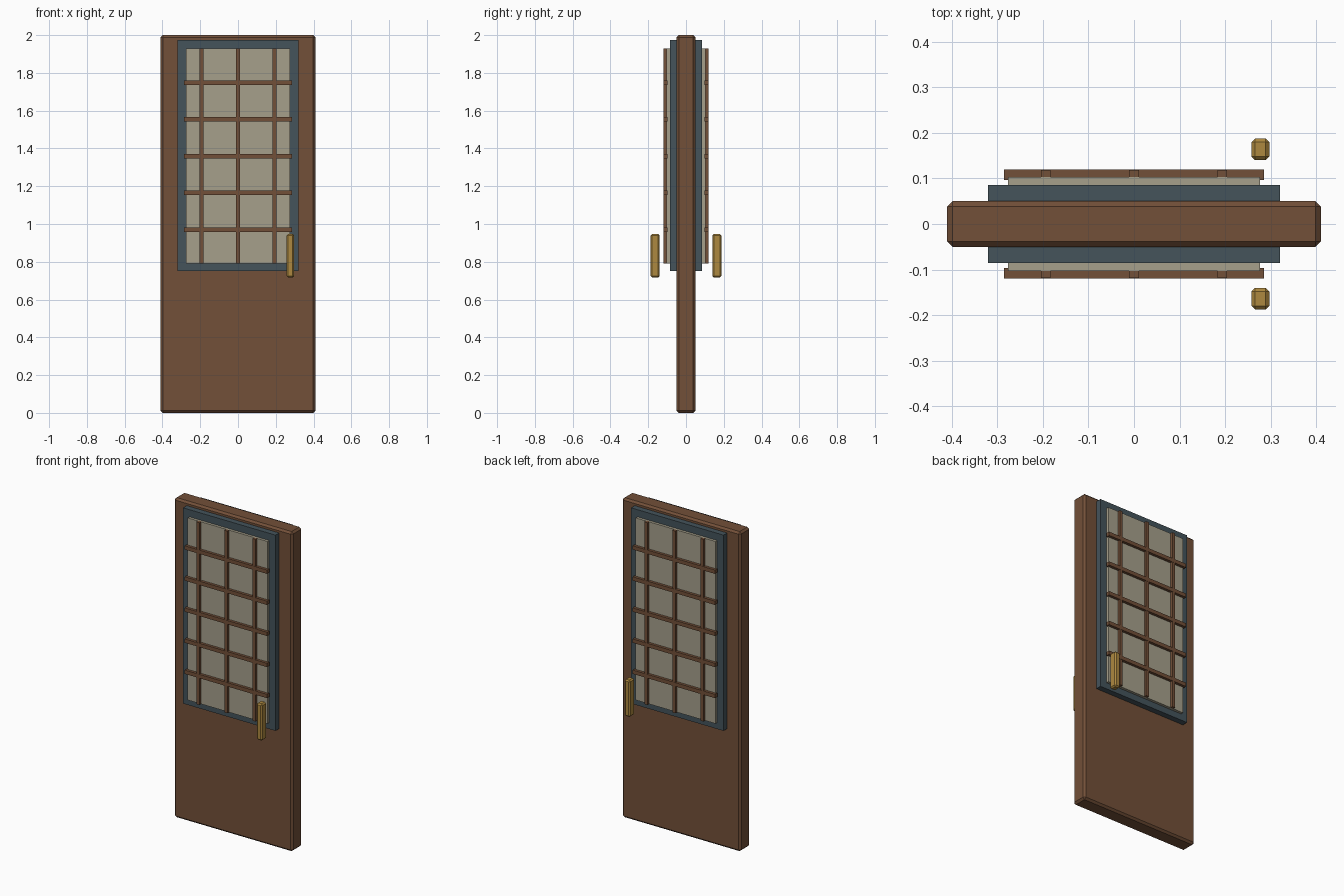
import bpy, bmesh

if "Cube" in bpy.data.objects:
    bpy.data.objects.remove(bpy.data.objects["Cube"])


def material(name, rgb):
    m = bpy.data.materials.new(name)
    m.diffuse_color = (*rgb, 1)
    m.use_nodes = True
    m.node_tree.nodes["Principled BSDF"].inputs["Base Color"].default_value = m.diffuse_color
    return m


WOOD = material("wood", (0.17, 0.08, 0.04))
TRIM = material("slate_trim", (0.058, 0.087, 0.105))
PANE = material("pane", (0.38, 0.35, 0.26))
BRASS = material("brass", (0.42, 0.25, 0.05))


def box(name, lo, hi, mat, bevel=0):
    """Box between two corners, with an optional flat chamfer."""
    bm = bmesh.new()
    bmesh.ops.create_cube(bm, size=1)
    for v in bm.verts:
        v.co = [hi[i] if v.co[i] > 0 else lo[i] for i in range(3)]
    if bevel:
        bmesh.ops.bevel(bm, geom=bm.edges[:], offset=bevel, segments=1,
                        affect='EDGES', profile=0.5)
    bmesh.ops.recalc_face_normals(bm, faces=bm.faces[:])
    mesh = bpy.data.meshes.new(name)
    bm.to_mesh(mesh)
    bm.free()
    mesh.materials.append(mat)
    ob = bpy.data.objects.new(name, mesh)
    bpy.context.collection.objects.link(ob)
    return ob


# Door slab
box("door_slab", (-0.41, -0.05, 0), (0.41, 0.05, 2), WOOD, 0.012)

# Window surround and pane pass through the slab
box("window_surround", (-0.32, -0.086, 0.75), (0.32, 0.086, 1.975), TRIM)
box("window_pane", (-0.276, -0.103, 0.79), (0.276, 0.103, 1.93), PANE)

# Lattice bars and pull handle on each face
for side, s in (("front", -1), ("back", 1)):
    def facing(name, x0, x1, near, far, z0, z1, mat, bevel=0):
        y0, y1 = sorted((s * near, s * far))
        box(f"{side}_{name}", (x0, y0, z0), (x1, y1, z1), mat, bevel)

    for i, x in enumerate((-0.194, 0, 0.194)):
        w = 0.0105
        facing(f"upright_bar_{i + 1}", x - w, x + w, 0.097, 0.119, 0.79, 1.93, WOOD)
    for i in range(5):
        z = 0.97 + i * 0.1945
        facing(f"cross_bar_{i + 1}", -0.285, 0.285, 0.097, 0.12, z - 0.012, z + 0.012, WOOD)
    facing("handle", 0.258, 0.297, 0.14, 0.188, 0.717, 0.947, BRASS, 0.008)
